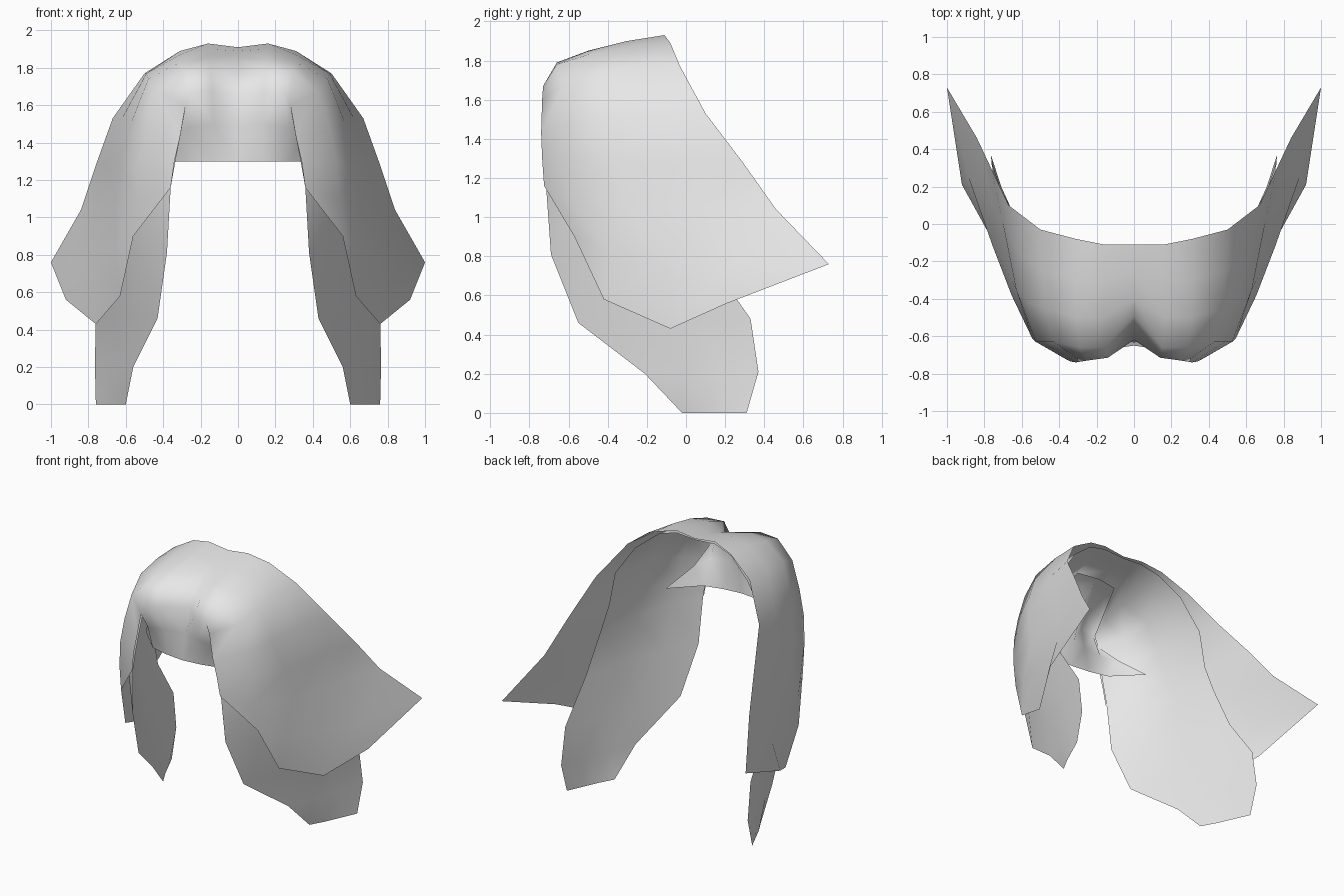
import bpy, bmesh

cloth = bpy.data.materials.new("light_grey")
cloth.diffuse_color = (0.8, 0.8, 0.8, 1)


def sheet(name, *grids):
    """Loft thin sheets through rows of points, weld them, mirror across x."""
    bm = bmesh.new()
    for rows in grids:
        grid = [[bm.verts.new(p) for p in row] for row in rows]
        for a, b in zip(grid, grid[1:]):
            for j in range(len(a) - 1):
                bm.faces.new((a[j], a[j + 1], b[j + 1], b[j]))
    bmesh.ops.remove_doubles(bm, verts=bm.verts, dist=0.001)
    me = bpy.data.meshes.new(name)
    bm.to_mesh(me)
    bm.free()
    me.materials.append(cloth)
    me.polygons.foreach_set("use_smooth", [True] * len(me.polygons))
    ob = bpy.data.objects.new(name, me)
    bpy.context.collection.objects.link(ob)
    mod = ob.modifiers.new("mirror", "MIRROR")
    mod.merge_threshold = 0.002
    return ob


# Crown: rows run from the back edge to the front, centre valley first
crown = [
    [(0, -.11, 1.91), (0, -.26, 1.89), (0, -.4, 1.85), (0, -.49, 1.77), (0, -.56, 1.66)],
    [(.16, -.11, 1.93), (.16, -.3, 1.9), (.16, -.5, 1.85), (.15, -.66, 1.79), (.14, -.715, 1.68)],
    [(.31, -.08, 1.89), (.31, -.3, 1.87), (.31, -.5, 1.83), (.29, -.66, 1.78), (.25, -.73, 1.67)],
    [(.5, -.03, 1.77), (.49, -.25, 1.77), (.48, -.45, 1.74), (.43, -.63, 1.67), (.28, -.735, 1.6)],
]
# Side drape: continues down to the swept-back corner and lower hem
drape = [
    [(.67, .1, 1.53), (.62, -.15, 1.53), (.57, -.42, 1.51), (.49, -.63, 1.47), (.31, -.74, 1.43)],
    [(.76, .29, 1.28), (.7, 0, 1.28), (.63, -.35, 1.28), (.525, -.63, 1.29), (.34, -.735, 1.3)],
    [(.84, .46, 1.04), (.75, .1, 1.04), (.655, -.3, 1.05), (.545, -.61, 1.1), (.36, -.725, 1.16)],
    [(1, .73, .76), (.885, .25, .77), (.755, -.12, .77), (.655, -.38, .82), (.56, -.57, .9)],
    [(1, .73, .76), (.92, .21, .56), (.76, -.08, .43), (.63, -.42, .58), (.56, -.57, .9)],
]
# Gathered front panel hanging from the crown: outer edge to centre
panel = [
    [(.28, -.735, 1.6), (.25, -.73, 1.67), (.14, -.715, 1.68), (0, -.56, 1.66)],
    [(.34, -.58, 1.44), (.27, -.67, 1.48), (.13, -.67, 1.5), (0, -.62, 1.49)],
    [(.46, -.42, 1.3), (.28, -.6, 1.3), (.14, -.635, 1.3), (0, -.65, 1.3)],
]
sheet("outer_drape", crown + drape, panel)

# Long inner lining: front edge to back edge, bottom to top
lower_lining = [
    [(.6, -.02, 0), (.66, .09, 0), (.71, .2, 0), (.76, .31, 0)],
    [(.56, -.21, .2), (.64, -.02, .2), (.71, .18, .2), (.765, .37, .21)],
    [(.43, -.55, .46), (.56, -.25, .46), (.67, .05, .47), (.76, .33, .48)],
    [(.38, -.69, .81), (.52, -.5, .8), (.65, -.2, .79), (.74, .12, .78)],
    [(.36, -.715, 1.16), (.5, -.58, 1.13), (.62, -.28, 1.1), (.7, 0, 1.08)],
]
upper_lining = [
    [(.335, -.72, 1.3), (.49, -.61, 1.29), (.595, -.35, 1.28), (.665, -.05, 1.27)],
    [(.31, -.72, 1.43), (.46, -.61, 1.47), (.54, -.4, 1.5), (.61, -.04, 1.52)],
    [(.28, -.715, 1.59), (.415, -.61, 1.65), (.465, -.43, 1.72), (.46, -.06, 1.74)],
    [(.25, -.71, 1.65), (.285, -.64, 1.76), (.3, -.47, 1.81), (.3, -.1, 1.87)],
    [(.16, -.4, 1.85), (.16, -.3, 1.88), (.16, -.2, 1.895), (.16, -.115, 1.91)],
    [(0, -.36, 1.84), (0, -.27, 1.87), (0, -.19, 1.885), (0, -.115, 1.9)],
]
sheet("inner_lining", lower_lining + upper_lining)
